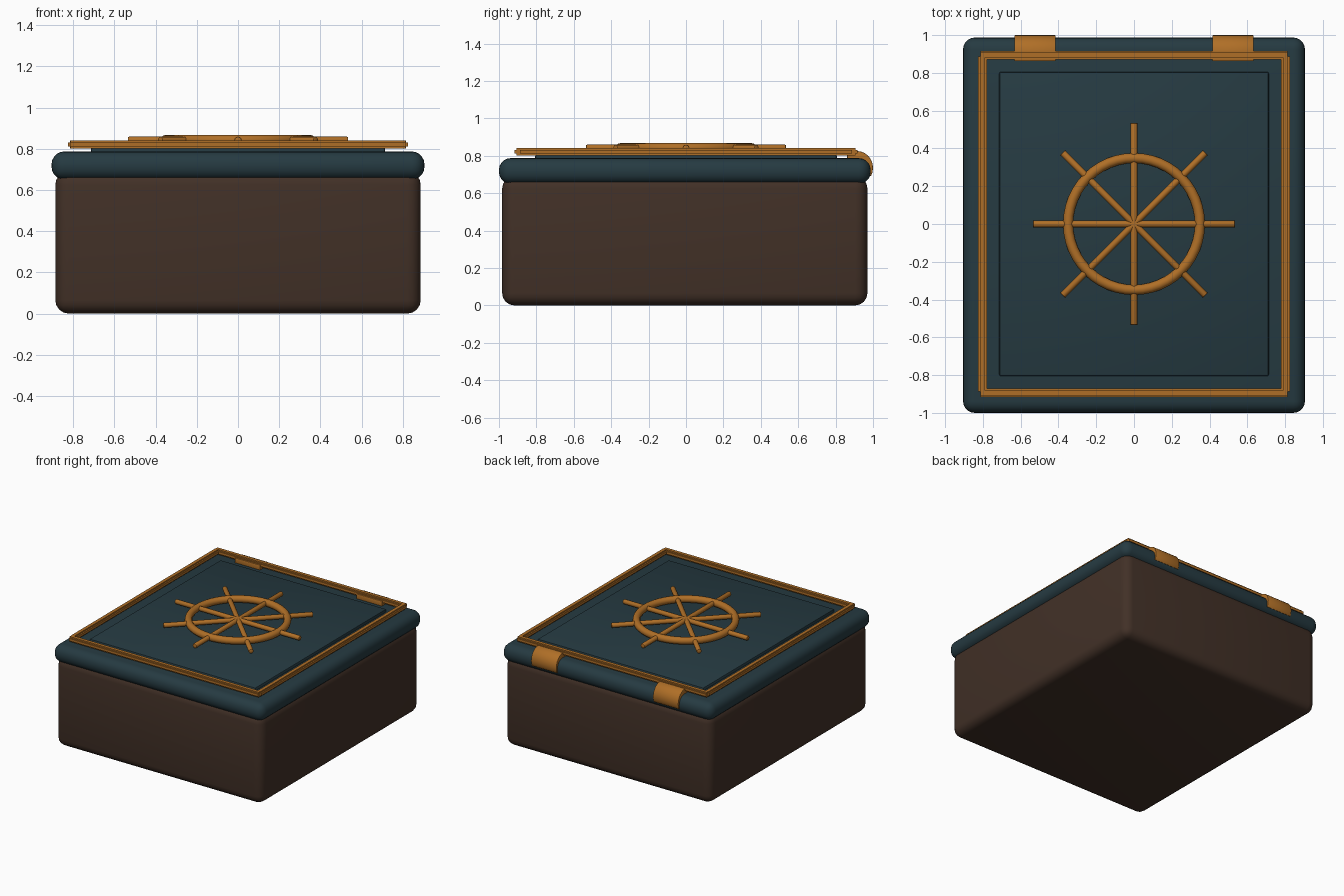
import bpy, bmesh, math
from mathutils import Vector

if "Cube" in bpy.data.objects:
    bpy.data.objects.remove(bpy.data.objects["Cube"])


def material(name, rgb):
    m = bpy.data.materials.new(name)
    m.diffuse_color = (*rgb, 1)
    m.use_nodes = True
    m.node_tree.nodes["Principled BSDF"].inputs["Base Color"].default_value = m.diffuse_color
    return m


WOOD = material("dark wood", (0.054, 0.030, 0.020))
TEAL = material("deep teal", (0.019, 0.043, 0.054))
BRASS = material("aged brass", (0.43, 0.158, 0.020))


def finish(ob, name, mat, bevel=0, segments=3, angle=40):
    ob.name = name
    ob.data.materials.append(mat)
    bpy.context.view_layer.objects.active = ob
    ob.select_set(True)
    if bevel:
        mod = ob.modifiers.new("rounded edges", 'BEVEL')
        mod.width = bevel
        mod.segments = segments
        bpy.ops.object.modifier_apply(modifier=mod.name)
    bpy.ops.object.shade_smooth_by_angle(angle=math.radians(angle))
    ob.select_set(False)
    return ob


def box(name, lo, hi, mat, bevel=0, segments=3):
    lo, hi = Vector(lo), Vector(hi)
    bpy.ops.mesh.primitive_cube_add(size=1, location=(lo + hi) / 2)
    ob = bpy.context.object
    for v in ob.data.vertices:
        v.co = Vector(a * b for a, b in zip(v.co, hi - lo))
    return finish(ob, name, mat, bevel, segments)


def extrude_profile(name, pts, a, b, axis, mat, bevel=0):
    """Extrude a closed (side, z) profile along x or y from a to b."""
    me = bpy.data.meshes.new(name)
    bm = bmesh.new()
    place = (lambda p, t: (t, p[0], p[1])) if axis == 'x' else (lambda p, t: (p[0], t, p[1]))
    ends = [[bm.verts.new(place(p, t)) for p in pts] for t in (a, b)]
    n = len(pts)
    for i in range(n):
        j = (i + 1) % n
        bm.faces.new((ends[0][i], ends[0][j], ends[1][j], ends[1][i]))
    bm.faces.new(ends[0])
    bm.faces.new(ends[1])
    bmesh.ops.recalc_face_normals(bm, faces=bm.faces)
    bm.to_mesh(me)
    bm.free()
    ob = bpy.data.objects.new(name, me)
    bpy.context.collection.objects.link(ob)
    return finish(ob, name, mat, bevel, 2)


# Chest body, overhanging lid and raised centre panel
box("chest_body", (-0.887, -0.983, 0), (0.887, 0.970, 0.69), WOOD, 0.065, 4)
box("lid", (-0.905, -1.0, 0.65), (0.905, 0.987, 0.787), TEAL, 0.062, 5)
box("lid_panel", (-0.714, -0.806, 0.76), (0.714, 0.806, 0.81), TEAL, 0.012, 2)

# Brass trim rails with a stepped section, floating just above the lid
Z0, Z1, W, S = 0.801, 0.840, 0.023, 0.010


def rail_profile(c):
    half = [(W, Z0 + S), (W, Z1 - S), (W - S, Z1 - S), (W - S, Z1)]
    right = [(W - S, Z0), (W - S, Z0 + S)] + half
    left = [(-x, z) for x, z in reversed(right)]
    return [(c + x, z) for x, z in right + left]


for s, side in ((-1, "left"), (1, "right")):
    extrude_profile(side + "_trim_rail", rail_profile(s * 0.802), -0.888, 0.888, 'y', BRASS)
for s, side in ((-1, "front"), (1, "back")):
    extrude_profile(side + "_trim_rail", rail_profile(s * 0.894), -0.812, 0.812, 'x', BRASS)

# Two hinge straps curling over the back edge of the lid
arc = [(0.915 + 0.085 * math.cos(math.radians(t)), 0.735 + 0.09 * math.sin(math.radians(t)))
       for t in range(-30, 91, 15)]
strap = arc + [(0.862, 0.825), (0.862, 0.78), (0.92, 0.77), (0.95, 0.72)]
for s, side in ((-1, "left"), (1, "right")):
    extrude_profile(side + "_hinge", strap, s * 0.524 - 0.109, s * 0.524 + 0.109, 'x', BRASS, 0.004)

# Ship's wheel: rim and eight spokes (four crossing bars)
bpy.ops.mesh.primitive_torus_add(location=(0, 0, 0.841), major_radius=0.349, minor_radius=0.027,
                                 major_segments=48, minor_segments=12)
finish(bpy.context.object, "wheel_rim", BRASS)
for i in range(4):
    bpy.ops.mesh.primitive_cylinder_add(vertices=12, radius=0.018, depth=1.07, location=(0, 0, 0.841),
                                        rotation=(math.pi / 2, 0, i * math.pi / 4))
    finish(bpy.context.object, "wheel_spoke_bar_%d" % (i + 1), BRASS, 0.006, 2)
